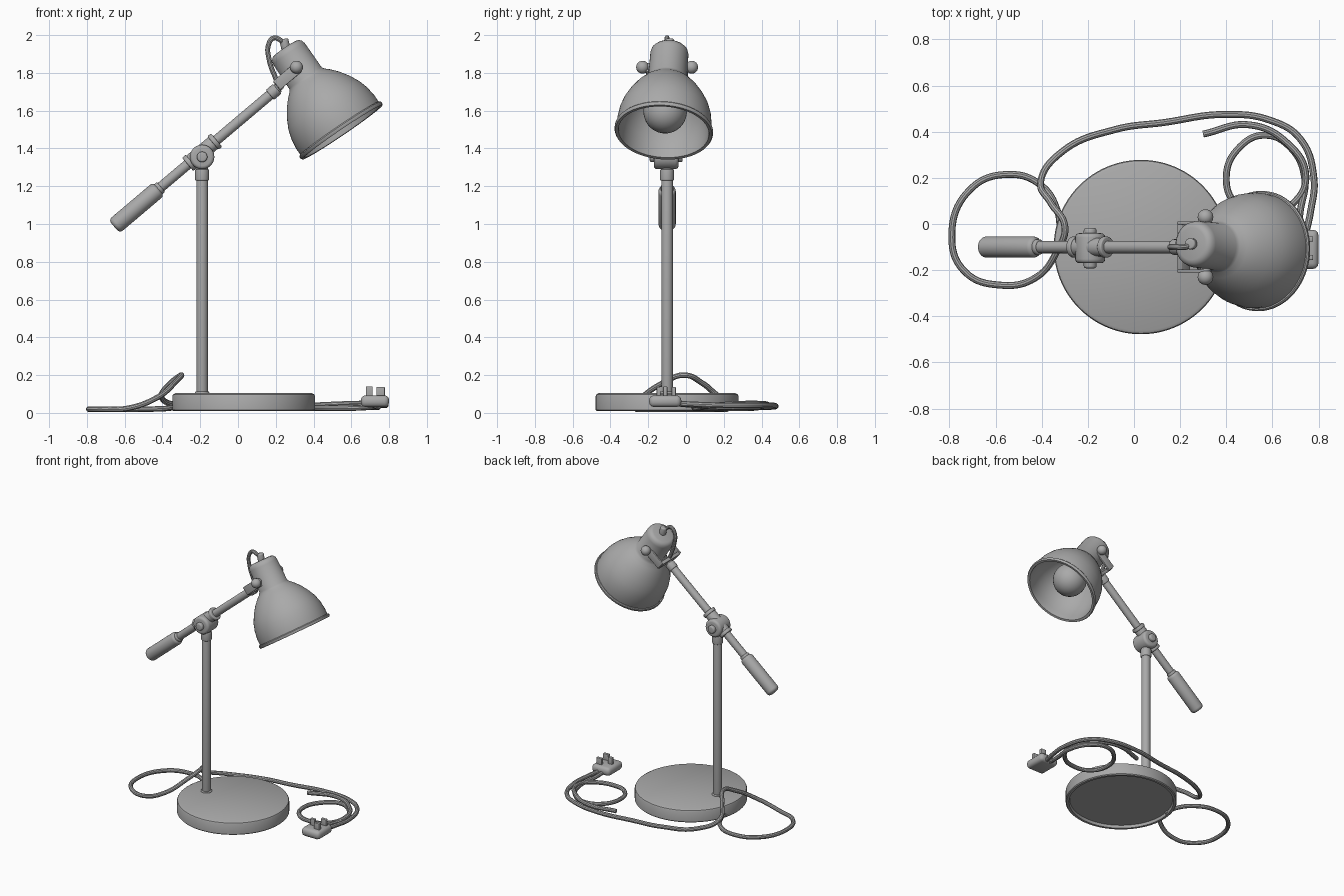
import bpy, bmesh
from math import radians, pi, cos, sin
from mathutils import Vector, Matrix

if "Cube" in bpy.data.objects:
    bpy.data.objects.remove(bpy.data.objects["Cube"])

grey = bpy.data.materials.new("painted grey")
grey.use_nodes = True
COLOUR = (0.4, 0.4, 0.4, 1)
grey.diffuse_color = COLOUR
grey.node_tree.nodes["Principled BSDF"].inputs["Base Color"].default_value = COLOUR


def finish(ob):
    """Give the object its material and smooth shading with sharp edges."""
    ob.data.materials.append(grey)
    bpy.ops.object.select_all(action="DESELECT")
    ob.select_set(True)
    bpy.context.view_layer.objects.active = ob
    bpy.ops.object.shade_smooth_by_angle(angle=radians(35))
    return ob


def add_mesh(name, bm, matrix):
    bmesh.ops.recalc_face_normals(bm, faces=bm.faces[:])
    me = bpy.data.meshes.new(name)
    bm.to_mesh(me)
    bm.free()
    ob = bpy.data.objects.new(name, me)
    ob.matrix_world = matrix
    bpy.context.collection.objects.link(ob)
    return finish(ob)


def lathe(name, profile, origin, axis=(0, 0, 1), steps=32):
    """Revolve (radius, height) points about an axis."""
    bm = bmesh.new()
    verts = [bm.verts.new((r, 0, h)) for r, h in profile]
    edges = [bm.edges.new(pair) for pair in zip(verts, verts[1:])]
    bmesh.ops.spin(bm, geom=verts + edges, cent=(0, 0, 0), axis=(0, 0, 1),
                   angle=2 * pi, steps=steps)
    bmesh.ops.remove_doubles(bm, verts=bm.verts[:], dist=0.0002)
    turn = Vector(axis).to_track_quat("Z", "Y").to_matrix().to_4x4()
    return add_mesh(name, bm, Matrix.Translation(origin) @ turn)


def rod(name, a, b, r, soft=0.006, steps=24):
    """Cylinder between two points with rounded ends."""
    a, b = Vector(a), Vector(b)
    h = (b - a).length
    corner = [(r - soft + soft * sin(k * pi / 8), soft - soft * cos(k * pi / 8))
              for k in range(5)]
    profile = [(0, 0)] + corner + [(q, h - z) for q, z in reversed(corner)] + [(0, h)]
    return lathe(name, profile, a, b - a, steps)


def ball(name, centre, r):
    profile = [(r * sin(k * pi / 12), -r * cos(k * pi / 12)) for k in range(13)]
    return lathe(name, profile, centre, steps=24)


def box(name, centre, size, tilt=0.0, soft=0.004):
    bm = bmesh.new()
    bmesh.ops.create_cube(bm, size=1)
    bmesh.ops.scale(bm, vec=size, verts=bm.verts[:])
    bmesh.ops.bevel(bm, geom=bm.edges[:], offset=soft, segments=3, profile=0.5,
                    affect="EDGES")
    return add_mesh(name, bm, Matrix.Translation(centre) @ Matrix.Rotation(-tilt, 4, "Y"))


def cord(name, points, r=0.015):
    """Round cable along a smooth path."""
    cu = bpy.data.curves.new(name, "CURVE")
    cu.dimensions = "3D"
    cu.bevel_depth = r
    cu.bevel_resolution = 3
    cu.resolution_u = 10
    cu.use_fill_caps = True
    sp = cu.splines.new("BEZIER")
    sp.bezier_points.add(len(points) - 1)
    for p, co in zip(sp.bezier_points, points):
        p.co = co
        p.handle_left_type = p.handle_right_type = "AUTO"
    ob = bpy.data.objects.new(name, cu)
    bpy.context.collection.objects.link(ob)
    bpy.ops.object.select_all(action="DESELECT")
    ob.select_set(True)
    bpy.context.view_layer.objects.active = ob
    bpy.ops.object.convert(target="MESH")
    return finish(bpy.context.view_layer.objects.active)


Y = -0.10        # depth of the stand and arm
POLE_X = -0.19

# Round base with a shallow recess underneath
lathe("base", [(0, 0.03), (0.35, 0.03), (0.355, 0.01), (0.372, 0.01), (0.378, 0.016),
               (0.378, 0.09), (0.374, 0.098), (0.362, 0.104), (0, 0.104)],
      (0.03, Y, 0), steps=96)

# Upright pole
rod("pole", (POLE_X, Y, 0.09), (POLE_X, Y, 1.30), 0.031)
rod("pole_foot", (POLE_X, Y, 0.1), (POLE_X, Y, 0.113), 0.038)
rod("pole_collar", (POLE_X, Y, 1.23), (POLE_X, Y, 1.29), 0.037)

# Tilting arm, placed by distance along its line
TILT = radians(40.2)
ARM = Vector((cos(TILT), 0, sin(TILT)))
ARM_MID = Vector((POLE_X, Y, 1.38))


def along(d):
    return ARM_MID + ARM * d


rod("arm", along(-0.34), along(0.53), 0.027)
rod("handle", along(-0.61), along(-0.30), 0.046, soft=0.022)
rod("handle_ferrule", along(-0.31), along(-0.285), 0.034)
rod("arm_sleeve", along(-0.085), along(0.085), 0.04)
for side, d in (("lower", -0.1), ("upper", 0.075)):
    rod(side + "_arm_collar", along(d), along(d + 0.025), 0.046)
rod("arm_end_collar", along(0.47), along(0.52), 0.034)

# Pivot joint between pole and arm
JOINT = Vector((POLE_X, 0, 1.355))
rod("joint_hub", JOINT + Vector((0, Y - 0.07, 0)), JOINT + Vector((0, Y + 0.06, 0)),
    0.065, soft=0.018)
rod("joint_screw", JOINT + Vector((0, Y - 0.092, 0)), JOINT + Vector((0, Y + 0.082, 0)),
    0.028, soft=0.01)

# Yoke carrying the lamp head
box("yoke_bridge", (0.215, Y, 1.735), (0.025, 0.2, 0.06), TILT)
for side, s in (("right", -1), ("left", 1)):
    box(side + "_yoke_plate", (0.262, Y + s * 0.104, 1.782), (0.15, 0.014, 0.06), TILT)
    rod(side + "_pivot", (0.31, Y + s * 0.09, 1.83), (0.31, Y + s * 0.125, 1.83), 0.022)
    ball(side + "_knob", (0.31, Y + s * 0.13, 1.83), 0.034)

# Lamp head, measured along its axis from the rim
RIM = Vector((0.551, -0.118, 1.487))
AXIS = Vector((-0.56, 0.06, 0.825)).normalized()
outer = [(0.25, 0.022), (0.251, 0.06), (0.243, 0.12), (0.228, 0.17), (0.203, 0.22),
         (0.17, 0.27), (0.135, 0.31), (0.112, 0.33), (0.103, 0.345)]
inner = [(r - 0.012, h - 0.008) for r, h in outer]
lip = [(0.24, 0.0), (0.256, -0.002), (0.261, 0.006), (0.261, 0.016), (0.256, 0.022)]
cap = [(0.101, 0.5), (0.096, 0.52), (0.084, 0.533), (0.07, 0.537), (0, 0.537)]
lathe("lampshade", [(0, 0.337)] + inner[::-1] + lip + outer + cap, RIM, AXIS, 64)
lathe("bulb", [(0.115 * sin(k * pi / 16), 0.13 - 0.115 * cos(k * pi / 16))
               for k in range(13)] + [(0.05, 0.25), (0.045, 0.345), (0, 0.345)],
      RIM, AXIS, 32)
top = RIM + AXIS * 0.53
rod("cord_grip", top, top + Vector((-0.012, 0, 0.055)), 0.024, soft=0.008)

# Short lead looping from the head into the arm
cord("head_lead", [top + Vector((-0.01, 0, 0.03)), (0.222, Y, 1.975), (0.19, Y, 1.985),
                   (0.162, Y, 1.95), (0.165, Y, 1.87), (0.2, Y, 1.77), (0.215, Y, 1.735)],
     0.013)

# Mains lead: out of the base, round a loop, behind the base and to the plug
cord("mains_lead", [
    (-0.32, -0.04, 0.03), (-0.33, 0.05, 0.03), (-0.4, 0.165, 0.022), (-0.54, 0.215, 0.02),
    (-0.71, 0.15, 0.02), (-0.79, -0.06, 0.02), (-0.73, -0.21, 0.02), (-0.58, -0.265, 0.025),
    (-0.43, -0.235, 0.08), (-0.33, -0.11, 0.165), (-0.3, -0.01, 0.2), (-0.36, 0.09, 0.155),
    (-0.405, 0.18, 0.085), (-0.31, 0.315, 0.04), (-0.08, 0.41, 0.03), (0.13, 0.44, 0.03),
    (0.39, 0.475, 0.035), (0.59, 0.45, 0.04), (0.72, 0.37, 0.04), (0.78, 0.2, 0.04),
    (0.765, 0.05, 0.045), (0.74, -0.06, 0.05)])

# Coiled spare length with a loose tail
cord("spare_lead", [
    (0.3, 0.39, 0.035), (0.5, 0.43, 0.045), (0.66, 0.355, 0.05), (0.745, 0.21, 0.045),
    (0.69, 0.09, 0.03), (0.57, 0.045, 0.025), (0.45, 0.08, 0.025), (0.4, 0.2, 0.025),
    (0.46, 0.335, 0.025), (0.57, 0.385, 0.03), (0.68, 0.33, 0.03), (0.74, 0.2, 0.03),
    (0.72, 0.05, 0.04), (0.71, -0.06, 0.05)])

# Plug lying on its back, pins up
box("plug_body", (0.725, -0.11, 0.062), (0.15, 0.17, 0.062), soft=0.025)
box("earth_pin", (0.695, -0.11, 0.11), (0.036, 0.022, 0.06))
for side, s in (("right", -1), ("left", 1)):
    box(side + "_pin", (0.755, -0.105 + s * 0.04, 0.11), (0.044, 0.022, 0.055))
